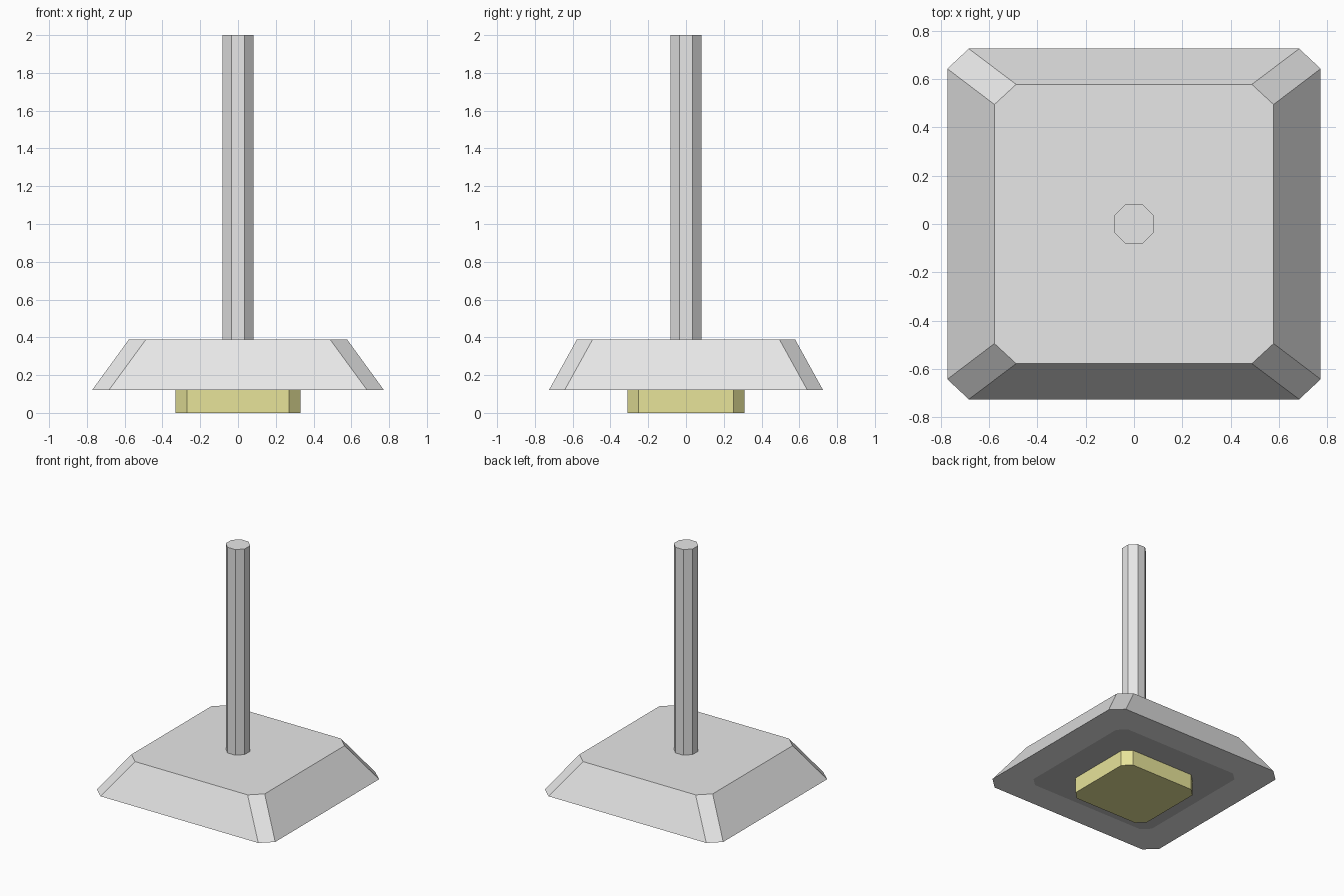
import bpy, bmesh, math

if "Cube" in bpy.data.objects:
    bpy.data.objects.remove(bpy.data.objects["Cube"])


def material(name, rgb):
    m = bpy.data.materials.new(name)
    m.diffuse_color = (*rgb, 1)
    m.use_nodes = True
    m.node_tree.nodes["Principled BSDF"].inputs["Base Color"].default_value = m.diffuse_color
    return m


WHITE = material("light_grey_metal", (0.8, 0.8, 0.8))
GREY = material("inner_grey", (0.53, 0.53, 0.53))
YELLOW = material("warm_yellow", (0.8, 0.77, 0.32))


def ring(bm, hx, hy, cx, cy, z):
    """Rectangle with cut corners; cx, cy are where the straight sides end."""
    pts = [(cx, -hy), (hx, -cy), (hx, cy), (cx, hy),
           (-cx, hy), (-hx, cy), (-hx, -cy), (-cx, -hy)]
    return [bm.verts.new((x, y, z)) for x, y in pts]


def bridge(bm, a, b):
    return [bm.faces.new((a[i], a[(i + 1) % 8], b[(i + 1) % 8], b[i])) for i in range(8)]


def finish(bm, name, mats):
    me = bpy.data.meshes.new(name)
    bm.normal_update()
    bm.to_mesh(me)
    bm.free()
    for m in mats:
        me.materials.append(m)
    ob = bpy.data.objects.new(name, me)
    bpy.context.collection.objects.link(ob)


def prism(name, low, high, mats, inner=None):
    """Solid between two cut-corner rings, with optional coloured underside panel."""
    bm = bmesh.new()
    a, b = ring(bm, *low), ring(bm, *high)
    bridge(bm, a, b)
    bm.faces.new(b)
    if inner:
        c = ring(bm, *[v * inner for v in low[:4]], low[4])
        bridge(bm, c, a)
        a = c
    under = bm.faces.new(a[::-1])
    under.material_index = 1 if inner else 0
    finish(bm, name, mats)


# Flared shade with a darker panel underneath
prism("lamp_shade", (0.773, 0.726, 0.684, 0.643, 0.12),
      (0.578, 0.578, 0.488, 0.495, 0.388), [WHITE, GREY], 0.71)

# Light block hanging below the shade
prism("light_block", (0.33, 0.31, 0.27, 0.252, 0.0),
      (0.33, 0.31, 0.27, 0.252, 0.12), [YELLOW])

# Eight-sided hanging rod
r, c = 0.082, 0.082 * math.tan(math.pi / 8)
prism("hanging_rod", (r, r, c, c, 0.388), (r, r, c, c, 2.0), [WHITE])
